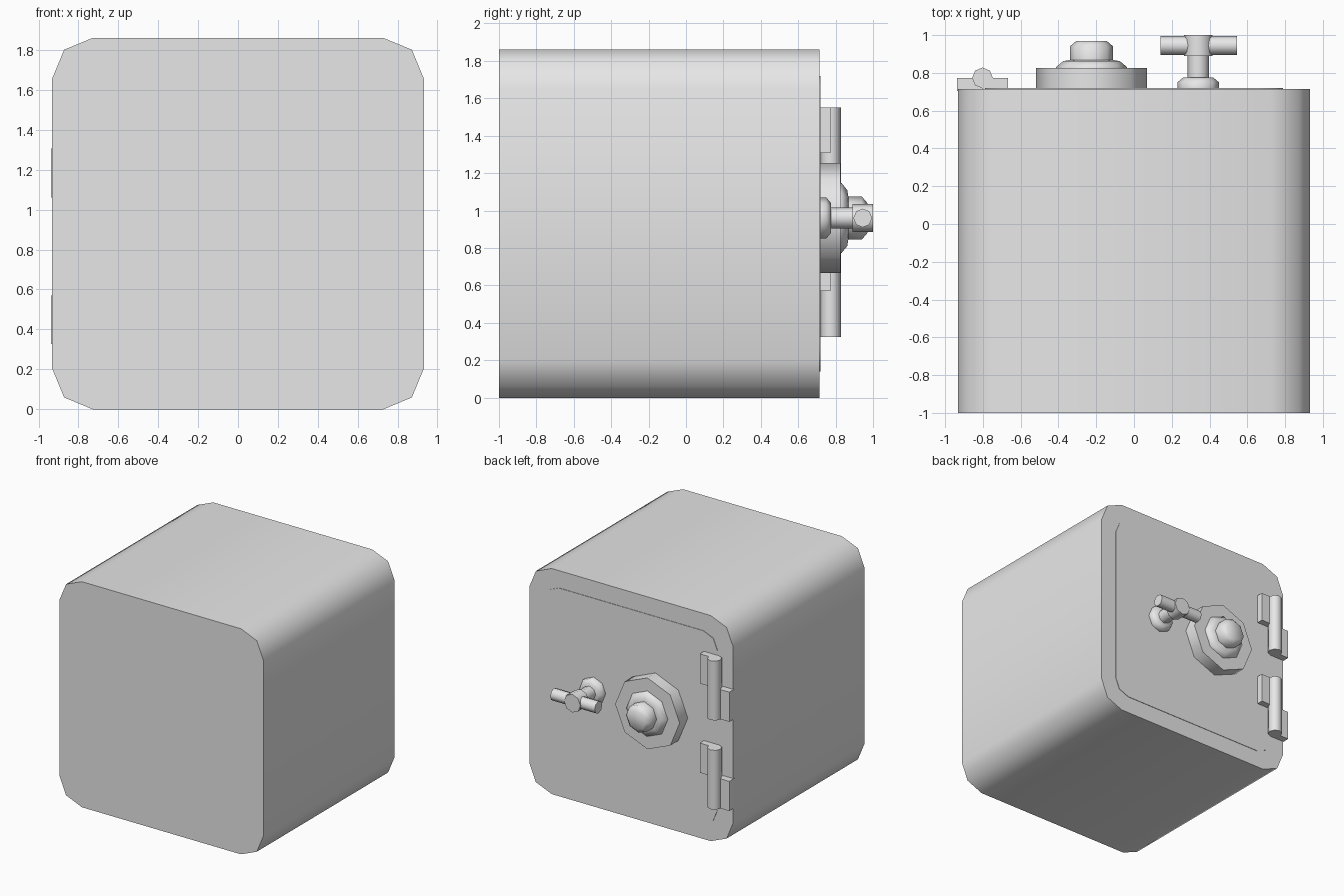
import bpy, bmesh, math
from mathutils import Matrix, Vector

if "Cube" in bpy.data.objects:
    bpy.data.objects.remove(bpy.data.objects["Cube"], do_unlink=True)

steel = bpy.data.materials.new("steel_grey")
steel.use_nodes = True
GREY = (0.8, 0.8, 0.8, 1)
steel.diffuse_color = GREY
steel.node_tree.nodes["Principled BSDF"].inputs["Base Color"].default_value = GREY

MID = 0.96      # height of the dial and handle
BACK = 0.715    # plane of the door side


def finish(name, bm):
    """Smooth the rounded faces, keep hard corners sharp, and link the object."""
    bmesh.ops.recalc_face_normals(bm, faces=bm.faces[:])
    for f in bm.faces:
        f.smooth = True
    for e in bm.edges:
        e.smooth = e.calc_face_angle(math.pi) < math.radians(60)
    mesh = bpy.data.meshes.new(name)
    bm.to_mesh(mesh)
    bm.free()
    mesh.materials.append(steel)
    ob = bpy.data.objects.new(name, mesh)
    bpy.context.collection.objects.link(ob)
    return ob


def rounded_slab(name, half, z_mid, radius, y0, y1):
    """Square with two-segment round corners, extruded along y."""
    bm = bmesh.new()
    ring = []
    for k in range(4):
        corner = math.radians(45 + 90 * k)
        cx = math.copysign(half - radius, math.cos(corner))
        cz = math.copysign(half - radius, math.sin(corner))
        for step in (-1, 0, 1):
            a = corner + step * math.pi / 4
            ring.append(bm.verts.new((cx + radius * math.cos(a), y0,
                                      z_mid + cz + radius * math.sin(a))))
    face = bm.faces.new(ring)
    out = bmesh.ops.extrude_face_region(bm, geom=[face], use_keep_orig=True)
    moved = [g for g in out["geom"] if isinstance(g, bmesh.types.BMVert)]
    bmesh.ops.translate(bm, verts=moved, vec=(0, y1 - y0, 0))
    return finish(name, bm)


def turned(name, profile, centre, axis="Y", sides=8):
    """Capped turned solid; profile holds (radius, distance along axis)."""
    bm = bmesh.new()
    rings = []
    for r, h in profile:
        rings.append([bm.verts.new((r * math.cos(2 * math.pi * i / sides),
                                    r * math.sin(2 * math.pi * i / sides), h))
                      for i in range(sides)])
    for a, b in zip(rings, rings[1:]):
        for i in range(sides):
            j = (i + 1) % sides
            bm.faces.new((a[i], a[j], b[j], b[i]))
    bm.faces.new(rings[0])
    bm.faces.new(rings[-1])
    turn = {"X": Matrix.Rotation(math.pi / 2, 4, "Y"),
            "Y": Matrix.Rotation(-math.pi / 2, 4, "X"),
            "Z": Matrix.Identity(4)}[axis]
    bm.transform(Matrix.Translation(centre) @ turn)
    return finish(name, bm)


def box(name, low, high):
    low, high = Vector(low), Vector(high)
    bm = bmesh.new()
    bmesh.ops.create_cube(bm, size=1)
    bm.transform(Matrix.Translation((low + high) / 2)
                 @ Matrix.Diagonal((high - low).to_4d()))
    return finish(name, bm)


# Safe body and the thin raised door panel
rounded_slab("safe_body", 0.932, 0.93, 0.205, -1, BACK)
rounded_slab("door_panel", 0.79, 0.93, 0.13, BACK - 0.02, BACK + 0.004)

# Combination dial: plate, sloped collar and knob
DIAL = (-0.225, 0, MID)
turned("dial_plate", [(0.295, BACK), (0.295, 0.825)], DIAL)
turned("dial_collar", [(0.187, 0.82), (0.187, 0.832), (0.15, 0.862), (0.115, 0.868)], DIAL)
turned("dial_knob", [(0.115, 0.86), (0.115, 0.94), (0.08, 0.97)], DIAL)

# Handle: base, stem, hub and cross bar
HANDLE = (0.34, 0, MID)
turned("handle_base", [(0.11, BACK), (0.11, 0.75), (0.08, 0.775)], HANDLE)
turned("handle_stem", [(0.057, 0.77), (0.057, 0.9)], HANDLE)
turned("handle_hub", [(0.075, 0.89), (0.075, 1.0)], HANDLE)
turned("handle_bar", [(0.05, -0.203), (0.05, 0.203)], (0.342, 0.945, MID), "X")

# Two hinges: a barrel with an outer lower leaf and an inner upper leaf
for label, z in (("lower", 0.325), ("upper", 1.062)):
    turned(label + "_hinge_barrel", [(0.055, z), (0.055, z + 0.49)],
           (-0.802, 0.773, 0), "Z")
    box(label + "_hinge_outer_leaf", (-0.937, BACK - 0.01, z), (-0.802, 0.773, z + 0.245))
    box(label + "_hinge_inner_leaf", (-0.802, BACK - 0.01, z + 0.245), (-0.667, 0.773, z + 0.49))
